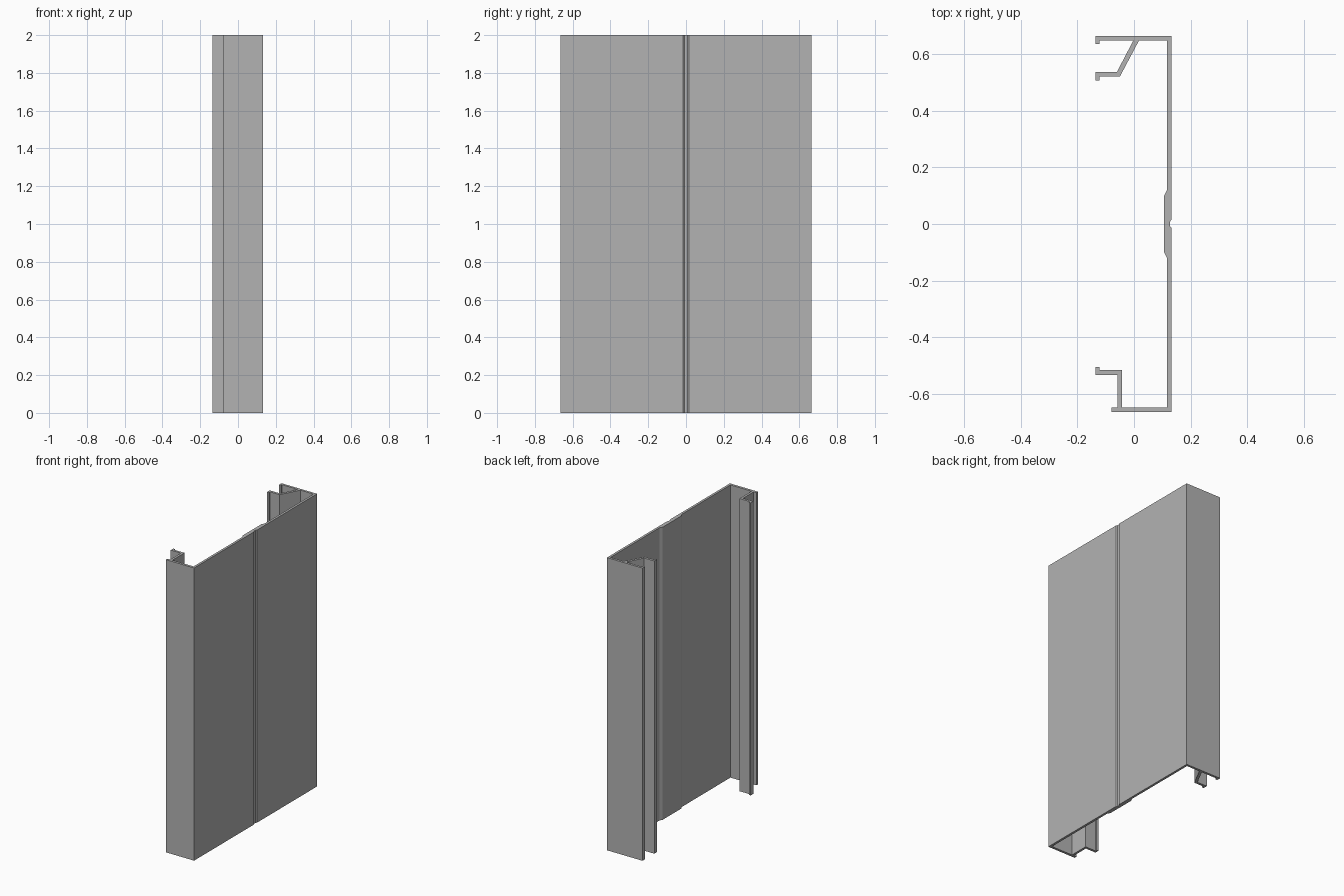
import bpy
import bmesh

cube = bpy.data.objects.get("Cube")
if cube:
    bpy.data.objects.remove(cube, do_unlink=True)

HEIGHT = 2.0

# Single metal colour
metal = bpy.data.materials.new("matte grey metal")
metal.use_nodes = True
grey = (0.45, 0.45, 0.45, 1.0)
metal.diffuse_color = grey
metal.node_tree.nodes["Principled BSDF"].inputs["Base Color"].default_value = grey

# Outer face with its shallow centre groove
outer_face = [(0.133, -0.664), (0.133, -0.015), (0.127, -0.008),
              (0.127, 0.008), (0.133, 0.016), (0.133, 0.664)]
# Back flange with end lip
back_flange = [(-0.136, 0.664), (-0.136, 0.636), (-0.122, 0.636),
               (-0.122, 0.648)]
# Slanted web and hooked ledge hanging from the back flange
back_hook = [(-0.002, 0.648), (-0.06, 0.537), (-0.136, 0.537),
             (-0.136, 0.507), (-0.122, 0.507), (-0.122, 0.52),
             (-0.05, 0.52), (0.018, 0.648)]
# Inner face with thickened middle
inner_face = [(0.117, 0.648), (0.117, 0.12), (0.106, 0.1),
              (0.106, -0.1), (0.117, -0.12), (0.117, -0.647)]
# Stepped hook rising from the front flange
front_hook = [(-0.043, -0.647), (-0.043, -0.516), (-0.122, -0.516),
              (-0.122, -0.504), (-0.136, -0.504), (-0.136, -0.532),
              (-0.059, -0.532), (-0.059, -0.647)]
front_flange = [(-0.08, -0.647), (-0.08, -0.664)]

outline = (outer_face + back_flange + back_hook
           + inner_face + front_hook + front_flange)

# Extrude the section to full height
bm = bmesh.new()
base = bm.faces.new([bm.verts.new((x, y, 0)) for x, y in outline])
top = bmesh.ops.extrude_face_region(bm, geom=[base], use_keep_orig=True)["geom"]
bmesh.ops.translate(bm, vec=(0, 0, HEIGHT),
                    verts=[v for v in top if isinstance(v, bmesh.types.BMVert)])
# Split the concave end caps cleanly
caps = [f for f in bm.faces if len(f.verts) > 4]
bmesh.ops.triangulate(bm, faces=caps, ngon_method='EAR_CLIP')
bmesh.ops.recalc_face_normals(bm, faces=bm.faces)

mesh = bpy.data.meshes.new("channel_profile")
bm.to_mesh(mesh)
bm.free()
mesh.materials.append(metal)
panel = bpy.data.objects.new("channel_profile", mesh)
bpy.context.collection.objects.link(panel)
